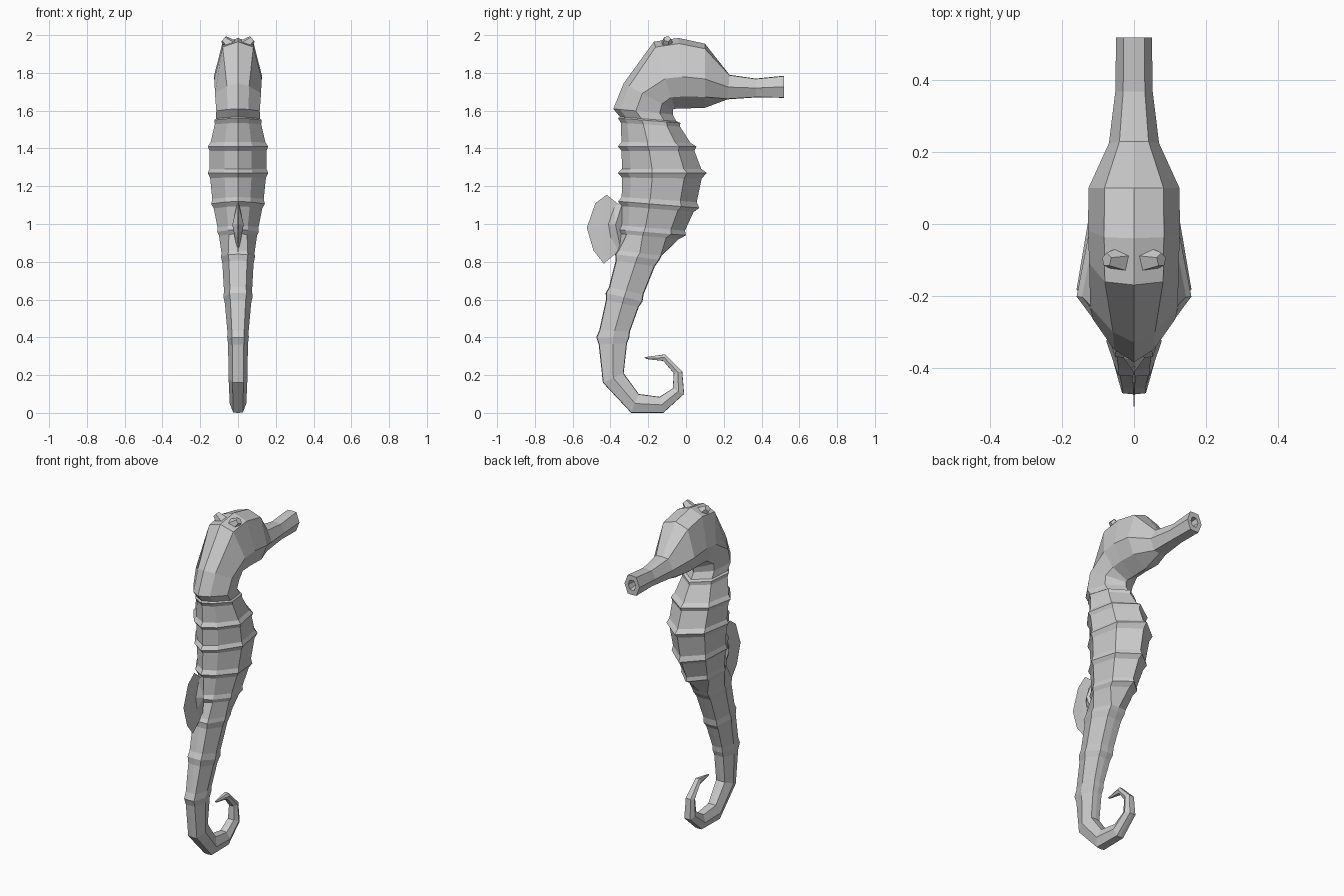
import bpy, bmesh
from mathutils import Vector

cube = bpy.data.objects.get("Cube")
if cube:
    bpy.data.objects.remove(cube)

grey = bpy.data.materials.new("light_grey")
grey.use_nodes = True
grey.diffuse_color = (0.6, 0.6, 0.6, 1)
bsdf = next(n for n in grey.node_tree.nodes if n.type == 'BSDF_PRINCIPLED')
bsdf.inputs["Base Color"].default_value = (0.6, 0.6, 0.6, 1)

# Cross-sections: (depth from back to front, share of half width) pairs
SECTIONS = {
    "body": ((0.11, 0.48), (0.38, 1.0), (0.78, 0.8)),
    "head": ((0.08, 0.65), (0.55, 1.0), (0.83, 0.7)),
    "tube": ((0.02, 0.58), (0.5, 1.0), (0.98, 0.58)),
}


def finish(bm, name):
    bmesh.ops.recalc_face_normals(bm, faces=bm.faces)
    mesh = bpy.data.meshes.new(name)
    bm.to_mesh(mesh)
    bm.free()
    mesh.materials.append(grey)
    obj = bpy.data.objects.new(name, mesh)
    bpy.context.scene.collection.objects.link(obj)
    return obj


def ring_points(back, front, width, kind):
    pairs = SECTIONS[kind]
    at = lambda t, w: Vector((w * width, *back.lerp(front, t)))
    right = [at(t, w) for t, w in pairs]
    left = [at(t, -w) for t, w in reversed(pairs)]
    return [at(0, 0)] + right + [at(1, 0)] + left


def loft(name, rings, snout_hole=False):
    bm = bmesh.new()
    loops = [[bm.verts.new(p) for p in ring_points(*r)] for r in rings]
    if snout_hole:
        # Narrow mouth opening sunk into the end of the snout
        end = rings[-1]
        mid = (end[0] + end[1]) / 2
        for depth, size in ((0, 0.5), (0.05, 0.4)):
            back, front = (mid.lerp(p, size) - Vector((depth, 0)) for p in end[:2])
            loops.append([bm.verts.new(p) for p in
                          ring_points(back, front, end[2] * size, end[3])])
    for a, b in zip(loops, loops[1:]):
        for i in range(len(a)):
            j = (i + 1) % len(a)
            bm.faces.new((a[i], a[j], b[j], b[i]))
    bm.faces.new(loops[0])
    bm.faces.new(loops[-1])
    return finish(bm, name)


def ring(by, bz, fy, fz, width, kind):
    return Vector((by, bz)), Vector((fy, fz)), width, kind


def add_ridges(rings, ridged):
    """Put a slightly slimmer ring on each side of every ridged ring."""
    out = []
    for i, r in enumerate(rings):
        sides = []
        for n in (i - 1, i + 1):
            if i in ridged and 0 <= n < len(rings):
                o = rings[n]
                t = 0.16
                b, f = r[0].lerp(o[0], t), r[1].lerp(o[1], t)
                w = (r[2] * (1 - t) + o[2] * t) * 0.94
                sides.append((b.lerp(f, 0.045), f.lerp(b, 0.045), w, r[3]))
            else:
                sides.append(None)
        out += [s for s in (sides[0], r, sides[1]) if s]
    return out


# Tail, trunk, neck and head as one continuous skin: back y z, front y z, half width
rings = [
    ring(-0.22, 0.295, -0.21, 0.285, 0.004, "tube"),
    ring(-0.11, 0.31, -0.12, 0.275, 0.02, "tube"),
    ring(-0.02, 0.22, -0.065, 0.21, 0.028, "tube"),
    ring(-0.01, 0.10, -0.07, 0.13, 0.034, "tube"),
    ring(-0.12, 0.0, -0.14, 0.085, 0.038, "tube"),
    ring(-0.29, 0.0, -0.25, 0.10, 0.044, "tube"),
    ring(-0.44, 0.16, -0.33, 0.21, 0.05, "tube"),
    ring(-0.475, 0.40, -0.30, 0.40, 0.057, "tube"),
    ring(-0.425, 0.635, -0.23, 0.59, 0.077, "tube"),
    ring(-0.375, 0.84, -0.14, 0.81, 0.09, "tube"),
    ring(-0.36, 0.97, 0.0, 0.94, 0.11, "body"),
    ring(-0.36, 1.12, 0.07, 1.085, 0.142, "body"),
    ring(-0.36, 1.27, 0.11, 1.27, 0.16, "body"),
    ring(-0.36, 1.41, 0.055, 1.41, 0.16, "body"),
    ring(-0.36, 1.56, -0.03, 1.535, 0.125, "body"),
    ring(-0.385, 1.61, -0.07, 1.58, 0.115, "body"),
    ring(-0.33, 1.745, -0.07, 1.605, 0.122, "body"),
    ring(-0.17, 1.965, -0.06, 1.61, 0.125, "head"),
    ring(-0.04, 1.985, 0.0, 1.612, 0.128, "head"),
    ring(0.10, 1.955, 0.10, 1.615, 0.127, "head"),
    ring(0.23, 1.79, 0.22, 1.66, 0.07, "tube"),
    ring(0.37, 1.77, 0.37, 1.67, 0.052, "tube"),
    ring(0.52, 1.785, 0.52, 1.668, 0.05, "tube"),
]
loft("body", add_ridges(rings, range(7, 15)), snout_hole=True)


# Dorsal fin: a thin blade plus a thicker root
def blade(name, outline, thickness):
    bm = bmesh.new()
    rim = [bm.verts.new((0, y, z)) for y, z in outline]
    cy = sum(p[0] for p in outline) / len(outline)
    cz = sum(p[1] for p in outline) / len(outline)
    for side in (-1, 1):
        hub = bm.verts.new((side * thickness, cy, cz))
        for a, b in zip(rim, rim[1:] + rim[:1]):
            bm.faces.new((a, b, hub))
    return finish(bm, name)


blade("dorsal_fin", [(-0.34, 1.09), (-0.42, 1.155), (-0.48, 1.11), (-0.525, 0.98),
                     (-0.49, 0.86), (-0.435, 0.79), (-0.34, 0.87)], 0.004)
blade("dorsal_fin_root", [(-0.33, 1.13), (-0.38, 1.09), (-0.415, 1.0),
                          (-0.4, 0.92), (-0.34, 0.84)], 0.03)

# Crown horns leaning outwards
for side, label in ((1, "left"), (-1, "right")):
    bm = bmesh.new()
    bmesh.ops.create_cone(bm, cap_ends=True, segments=5, radius1=0.042,
                          radius2=0.02, depth=0.07)
    lean = Vector((0, 0, 1)).rotation_difference(Vector((side * 0.75, 0, 0.66)))
    for v in bm.verts:
        v.co = lean @ v.co + Vector((side * 0.05, -0.1, 1.957))
    finish(bm, label + "_horn")
